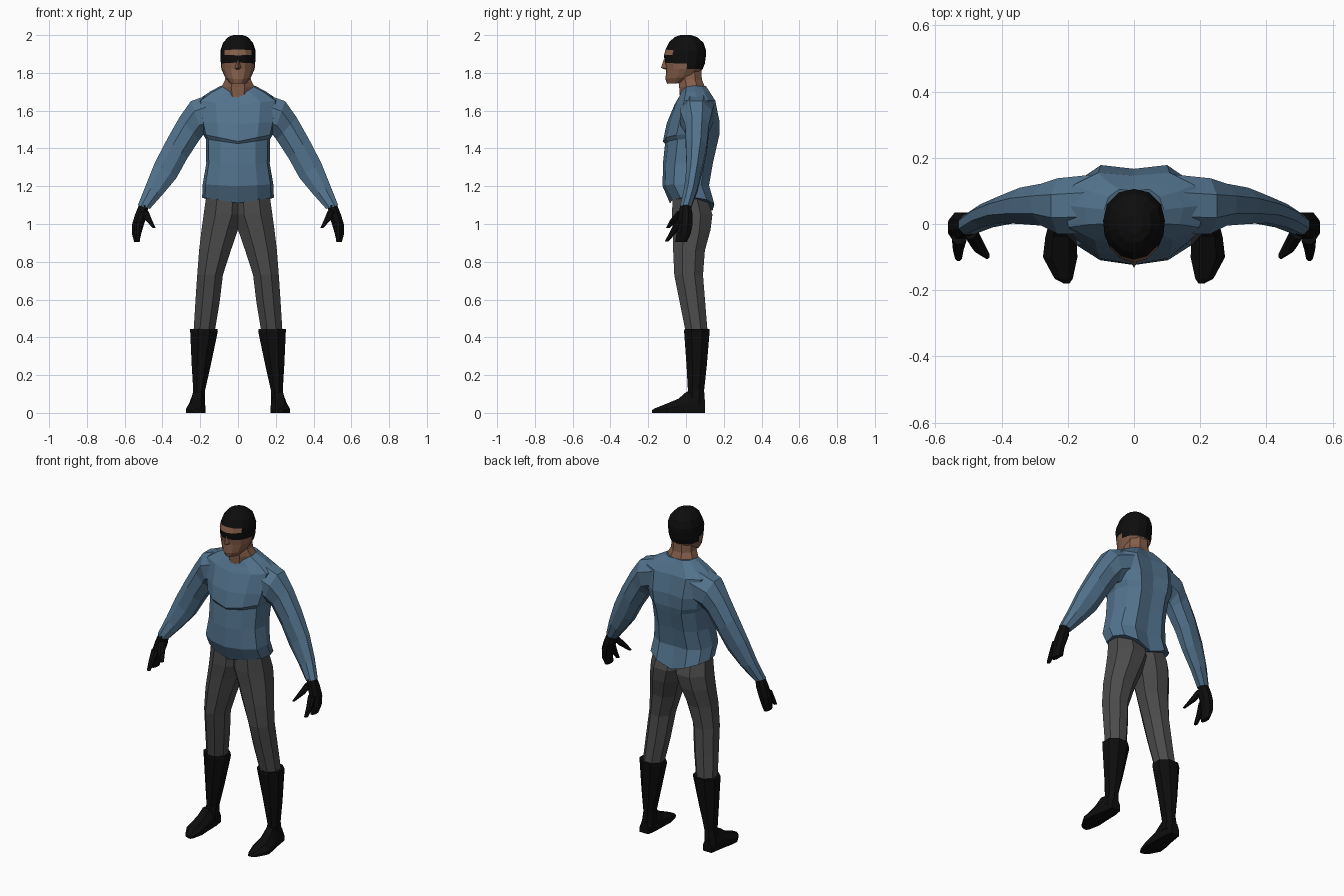
import bpy, bmesh, math


def material(name, rgb):
    m = bpy.data.materials.new(name)
    m.diffuse_color = (*rgb, 1)
    return m


BLUE = material("shirt blue", (0.085, 0.17, 0.265))
GREY = material("trouser grey", (0.07, 0.07, 0.07))
BLACK = material("black", (0.004, 0.004, 0.004))
SKIN = material("skin", (0.24, 0.115, 0.07))


def loft(name, rings, mats, mirror=False, rule=None):
    """Skin a list of point rings, close both ends, optionally mirror in x."""
    bm = bmesh.new()
    loops = [[bm.verts.new(p) for p in r] for r in rings]
    n = len(loops[0])
    for a, b in zip(loops, loops[1:]):
        for i in range(n):
            bm.faces.new((a[i], a[(i + 1) % n], b[(i + 1) % n], b[i]))
    bm.faces.new(loops[0])
    bm.faces.new(loops[-1])
    bmesh.ops.recalc_face_normals(bm, faces=bm.faces)
    if rule:
        for f in bm.faces:
            f.material_index = rule(f.calc_center_median())
    me = bpy.data.meshes.new(name)
    bm.to_mesh(me)
    bm.free()
    for m in mats:
        me.materials.append(m)
    ob = bpy.data.objects.new(name, me)
    bpy.context.collection.objects.link(ob)
    if mirror:
        ob.modifiers.new("mirror", "MIRROR").use_mirror_merge = False
    return ob


OCT = [(math.cos(math.radians(22.5 + 45 * k)) / math.cos(math.pi / 8),
        math.sin(math.radians(22.5 + 45 * k)) / math.cos(math.pi / 8)) for k in range(8)]


def level(z, x0, x1, y0, y1):
    """Horizontal eight-sided ring filling a box."""
    return [((x0 + x1) / 2 + c * (x1 - x0) / 2, (y0 + y1) / 2 + s * (y1 - y0) / 2, z) for c, s in OCT]


def levels(name, rows, mat, mirror=True):
    return loft(name, [level(*r) for r in rows], [mat], mirror)


def body_ring(half, zf, zs, zb, w, yf, yb):
    """Symmetric ring from a half outline; front, side and back heights differ."""
    pts = []
    for x, t in half:
        ze = zf if t < 0.5 else zb
        pts.append((x * w, yf + (yb - yf) * t, zs + (ze - zs) * (1 - x)))
    return pts + [(-x, y, z) for x, y, z in pts[-2:0:-1]]


# Shirt body: hem, waist, chest ledge, shoulders, V collar
CHEST = [(0, 0), (.55, .06), (.92, .24), (1, .55), (.85, .83), (.5, 1), (0, .96)]
loft("shirt_body", [body_ring(CHEST, *r) for r in (
    (1.11, 1.14, 1.07, .190, -.085, .150),
    (1.20, 1.21, 1.20, .187, -.124, .122),
    (1.32, 1.32, 1.32, .168, -.122, .142),
    (1.425, 1.45, 1.42, .170, -.111, .168),
    (1.437, 1.475, 1.46, .185, -.122, .176),
    (1.53, 1.54, 1.54, .200, -.103, .178),
    (1.63, 1.655, 1.65, .215, -.062, .155),
    (1.66, 1.70, 1.70, .150, -.042, .125),
    (1.67, 1.732, 1.73, .090, -.032, .105))], [BLUE])

# Sleeves: each row is outer edge, inner edge and depth range
arm = []
for ox, oz, ix, iz, y0, y1 in (
        (.11, 1.70, .13, 1.49, -.03, .150),
        (.25, 1.65, .185, 1.47, -.03, .138),
        (.31, 1.565, .205, 1.445, -.005, .122),
        (.375, 1.45, .270, 1.345, .000, .110),
        (.44, 1.325, .325, 1.245, .003, .085),
        (.49, 1.20, .400, 1.155, -.010, .060),
        (.53, 1.10, .467, 1.08, -.032, .028)):
    arm.append([((ox + ix) / 2 + c * (ox - ix) / 2, (y0 + y1) / 2 + s * (y1 - y0) / 2,
                 (oz + iz) / 2 + c * (oz - iz) / 2) for c, s in OCT])
loft("sleeve", arm, [BLUE], True)

# Gloves
levels("glove_palm", ((1.10, .475, .525, -.030, .026), (1.05, .480, .545, -.040, .035),
                      (1.00, .497, .560, -.045, .035), (.95, .512, .562, -.050, .025),
                      (.905, .522, .550, -.058, .005)), BLACK)
levels("glove_finger", ((1.01, .505, .550, -.060, -.015), (.95, .515, .547, -.090, -.055),
                        (.908, .520, .540, -.112, -.092)), BLACK)
levels("glove_thumb", ((1.07, .475, .515, -.045, .000), (1.02, .455, .490, -.085, -.040),
                       (.98, .436, .452, -.105, -.085)), BLACK)

# Trousers
levels("trouser_leg", ((1.17, -.03, .165, -.070, .100), (1.05, -.03, .182, -.074, .140),
                       (.97, .000, .193, -.070, .130), (.86, .038, .206, -.068, .100),
                       (.73, .080, .216, -.062, .090), (.58, .098, .226, -.032, .102),
                       (.42, .125, .236, .000, .115)), GREY)

# Boots: shaft, then foot sections from heel to toe
levels("boot_shaft", ((.445, .110, .255, -.008, .125), (.43, .107, .253, -.010, .125),
                      (.25, .145, .245, .003, .110), (.12, .174, .237, .010, .096),
                      (.04, .174, .250, -.005, .100)), BLACK)
foot = []
for y, x0, x1, h in ((.100, .185, .242, .07), (.05, .176, .250, .11), (.00, .175, .258, .11),
                     (-.04, .174, .268, .075), (-.10, .171, .275, .05),
                     (-.165, .185, .240, .024), (-.180, .195, .212, .014)):
    d = (x1 - x0) * .25
    foot.append([(x0, y, 0), (x1, y, 0), (x1, y, h * .45), (x1 - d, y, h), (x0 + d, y, h), (x0, y, h * .55)])
loft("boot_foot", foot, [BLACK], True)

# Neck
levels("neck", ((1.64, -.06, .06, -.030, .080), (1.725, -.087, .087, -.036, .100),
                (1.765, -.068, .068, -.042, .084), (1.84, -.062, .062, -.040, .080)), SKIN, False)

# Head with painted cap and eye mask
SKULL = [(0, 0), (.42, .05), (.78, .20), (.96, .38), (1, .56), (.88, .78), (.5, .95), (0, 1)]


def head_colour(c):
    if c.z > 1.922 or (c.z > 1.82 and c.y > .01):
        return 1
    if 1.89 < c.z:
        return 1 if c.y > -.055 else 0
    return 1 if c.z > 1.855 else 0


loft("head", [body_ring(SKULL, *r) for r in (
    (1.742, 1.745, 1.75, .042, -.100, -.01),
    (1.765, 1.775, 1.775, .068, -.108, .050),
    (1.82, 1.82, 1.82, .088, -.106, .088),
    (1.855, 1.85, 1.85, .091, -.112, .100),
    (1.893, 1.895, 1.895, .093, -.117, .106),
    (1.925, 1.918, 1.92, .093, -.108, .106),
    (1.965, 1.96, 1.96, .079, -.088, .092),
    (1.99, 1.99, 1.99, .052, -.058, .058),
    (2.0, 2.0, 2.0, .025, -.030, .028))], [SKIN, BLACK], rule=head_colour)

# Nose
loft("nose", [[(-w, -.10, z), (0, y, z), (w, -.10, z)] for z, w, y in
              ((1.818, .012, -.112), (1.827, .018, -.132), (1.872, .010, -.118))], [SKIN])
